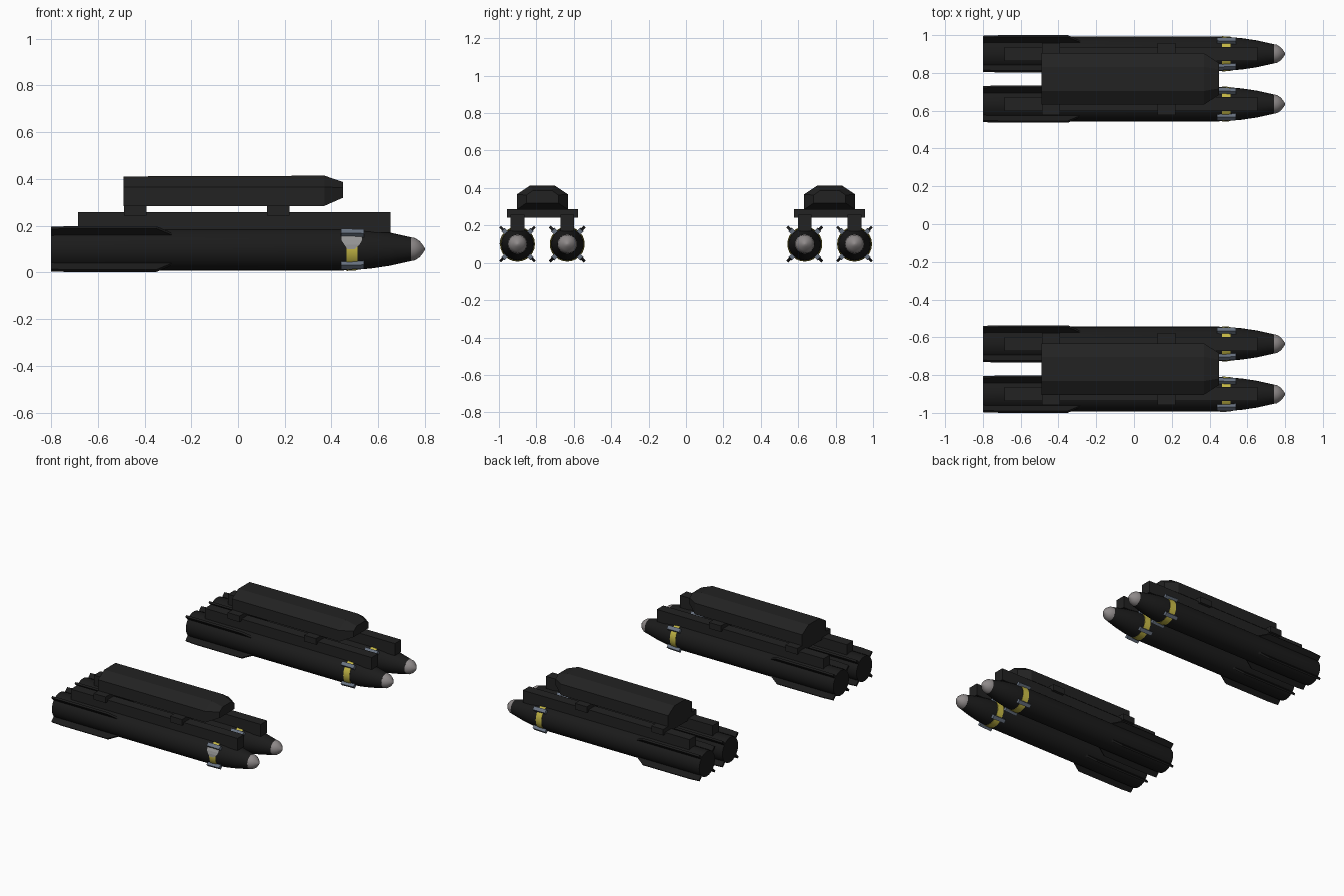
import bpy, bmesh, math
from mathutils import Matrix, Vector

if "Cube" in bpy.data.objects:
    bpy.data.objects.remove(bpy.data.objects["Cube"])


def material(name, rgb):
    m = bpy.data.materials.new(name)
    m.diffuse_color = (*rgb, 1)
    m.use_nodes = True
    m.node_tree.nodes["Principled BSDF"].inputs["Base Color"].default_value = m.diffuse_color
    return m


BLACK = material("body black", (0.011, 0.011, 0.011))
CHARCOAL = material("launcher charcoal", (0.016, 0.016, 0.016))
STEEL = material("blue grey", (0.14, 0.17, 0.22))
YELLOW = material("yellow band", (0.55, 0.47, 0.06))
NOSE = material("seeker grey", (0.27, 0.25, 0.25))
PATCH = material("patch grey", (0.30, 0.30, 0.30))


def finish(name, bm, mat, smooth=False):
    bmesh.ops.recalc_face_normals(bm, faces=bm.faces)
    me = bpy.data.meshes.new(name)
    bm.to_mesh(me)
    bm.free()
    me.materials.append(mat)
    ob = bpy.data.objects.new(name, me)
    bpy.context.collection.objects.link(ob)
    if smooth:
        bpy.context.view_layer.objects.active = ob
        ob.select_set(True)
        bpy.ops.object.shade_smooth_by_angle(angle=math.radians(35))
        ob.select_set(False)
    return ob


def loft(name, rings, mat, smooth=False):
    """Skin closed rings of points and cap both ends."""
    bm = bmesh.new()
    loops = [[bm.verts.new(p) for p in r] for r in rings]
    n = len(loops[0])
    for a, b in zip(loops, loops[1:]):
        for i in range(n):
            j = (i + 1) % n
            bm.faces.new((a[i], a[j], b[j], b[i]))
    bm.faces.new(loops[0])
    bm.faces.new(loops[-1])
    return finish(name, bm, mat, smooth)


def turned(name, profile, y, z, mat, sides=24):
    """Solid of revolution about the x direction."""
    ring = [2 * math.pi * i / sides for i in range(sides)]
    return loft(name, [[(x, y + r * math.cos(a), z + r * math.sin(a)) for a in ring]
                       for x, r in profile], mat, True)


def box(name, x0, x1, y0, y1, z0, z1, mat):
    return loft(name, [[(x, y0, z0), (x, y1, z0), (x, y1, z1), (x, y0, z1)]
                       for x in (x0, x1)], mat)


def radial(name, outline, thick, angle, y, z, mat):
    """Plate with an (x, radius) outline, turned about the missile axis."""
    place = Matrix.Translation((0, y, z)) @ Matrix.Rotation(angle, 4, 'X')
    return loft(name, [[place @ Vector((x, s * thick / 2, r)) for x, r in outline]
                       for s in (-1, 1)], mat)


AXIS = 0.10


def missile(y):
    turned("missile_body", [(-0.80, 0.090), (-0.78, 0.092), (0.43, 0.092), (0.50, 0.089),
                            (0.57, 0.083), (0.65, 0.071), (0.74, 0.051)], y, AXIS, BLACK)
    turned("seeker_nose", [(0.738, 0.051), (0.757, 0.048), (0.778, 0.034),
                           (0.792, 0.016), (0.80, 0.004)], y, AXIS, NOSE)
    turned("yellow_band", [(0.465, 0.0935), (0.512, 0.0905)], y, AXIS, YELLOW)
    for k in range(4):
        a = math.pi / 4 + k * math.pi / 2
        radial("tail_fin", [(-0.80, 0.06), (-0.80, 0.128), (-0.72, 0.132), (-0.35, 0.132),
                            (-0.28, 0.09), (-0.28, 0.06)], 0.014, a, y, AXIS, BLACK)
        radial("fore_fin", [(0.44, 0.075), (0.44, 0.111), (0.54, 0.108), (0.54, 0.07)],
               0.026, a, y, AXIS, STEEL)


def launcher(c):
    # a rail above each missile
    for s in (-1, 1):
        y = c + s * 0.133
        missile(y)
        box("launch_rail", -0.685, 0.653, y - 0.037, y + 0.037, 0.17, 0.258, CHARCOAL)
    # crossbars joining the two rails
    for x in (-0.44, 0.173):
        box("crossbar", x - 0.048, x + 0.048, c - 0.19, c + 0.19, 0.243, 0.287, CHARCOAL)

    # chamfered upper housing with a tapered front
    def section(x, wide, top, z0, z1, z2):
        return [(x, c - wide, z0), (x, c + wide, z0), (x, c + wide, z1),
                (x, c + top, z2), (x, c - top, z2), (x, c - wide, z1)]

    loft("upper_housing", [section(-0.49, 0.136, 0.064, 0.285, 0.366, 0.411),
                           section(0.37, 0.136, 0.064, 0.285, 0.366, 0.414),
                           section(0.45, 0.085, 0.05, 0.32, 0.362, 0.387)], CHARCOAL)


for c in (-0.768, 0.768):
    launcher(c)

# worn grey patch on the front missile only
bm = bmesh.new()
rows = []
for i, (x0, x1) in enumerate([(0.468, 0.50), (0.455, 0.52), (0.442, 0.53), (0.442, 0.53)]):
    a = math.radians(180 - i * 12)
    rows.append([bm.verts.new((x, -0.901 + r * math.cos(a), AXIS + r * math.sin(a)))
                 for x, r in ((x0, 0.0955), (x1, 0.0915))])
for a, b in zip(rows, rows[1:]):
    bm.faces.new((a[0], a[1], b[1], b[0]))
bm.normal_update()
finish("grey_patch", bm, PATCH)
